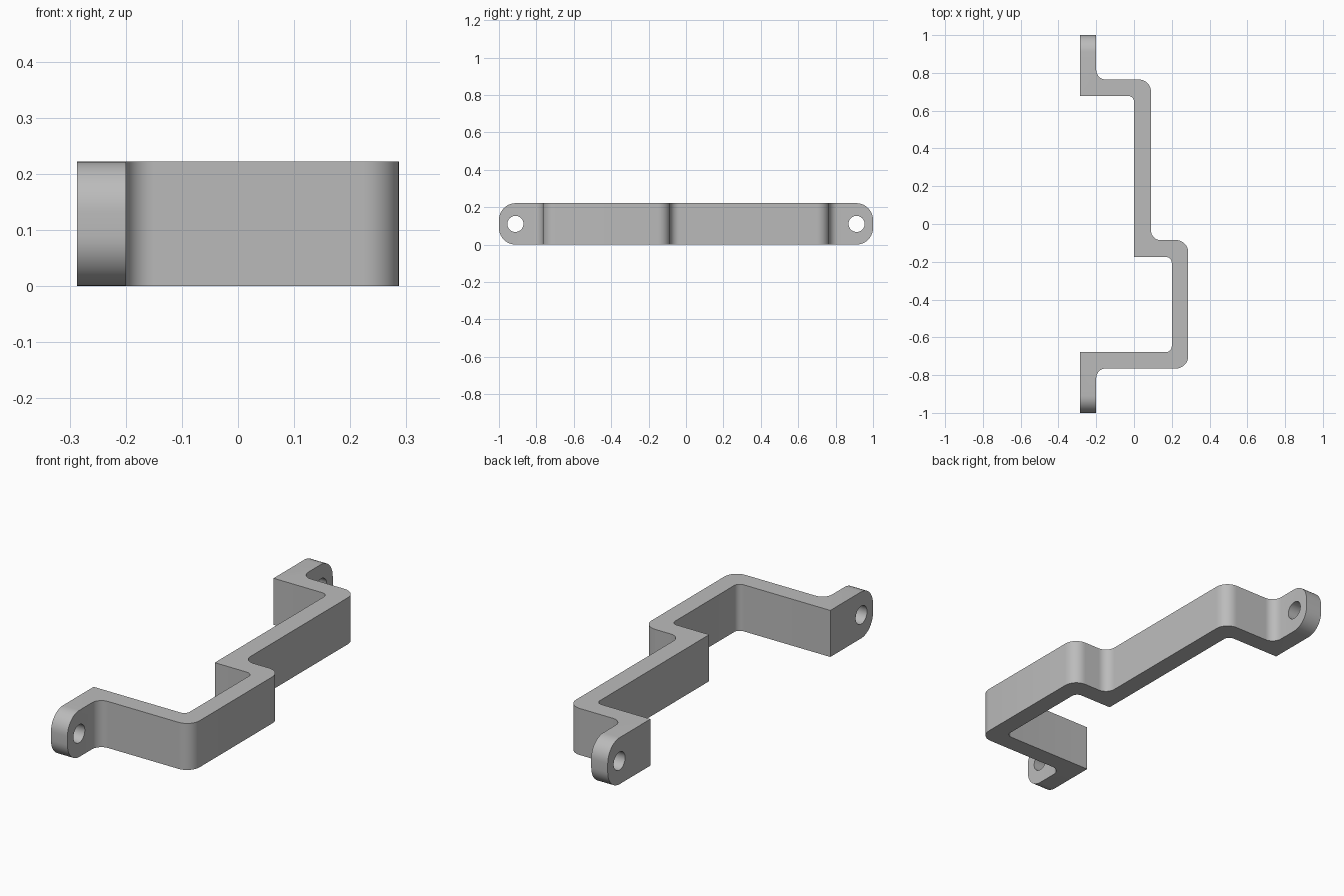
import bpy, bmesh
from math import pi, tan
from mathutils import Vector, Matrix

cube = bpy.data.objects.get("Cube")
if cube:
    bpy.data.objects.remove(cube, do_unlink=True)

HEIGHT = 0.222
HALF = 0.287      # half of the width in x
IN, OUT = 0.05, 0.065   # fillet radii on the outer side

grey = bpy.data.materials.new("plain grey")
grey.use_nodes = True
colour = (0.5, 0.5, 0.5, 1)
grey.diffuse_color = colour
grey.node_tree.nodes["Principled BSDF"].inputs["Base Color"].default_value = colour

# Strip outline seen from above: x, y, corner radius
outline = [
    (-0.2, 1, 0), (-0.2, 0.765, IN), (0.09, 0.765, OUT), (0.09, -0.085, IN),
    (HALF, -0.085, OUT), (HALF, -0.765, OUT), (-0.2, -0.765, IN), (-0.2, -1, 0),
    (-HALF, -1, 0), (-HALF, -0.678, 0), (0.2, -0.678, 0.03), (0.2, -0.175, 0.03),
    (0, -0.175, 0), (0, 0.678, 0.03), (-HALF, 0.678, 0), (-HALF, 1, 0),
]


def rounded(points, steps=8):
    """Replace each corner that has a radius by an arc (all corners are square)."""
    result = []
    for i, (x, y, r) in enumerate(points):
        corner = Vector((x, y, 0))
        if not r:
            result.append(corner)
            continue
        before = Vector((*points[i - 1][:2], 0))
        after = Vector((*points[(i + 1) % len(points)][:2], 0))
        a = (before - corner).normalized() * r
        b = (after - corner).normalized() * r
        centre = corner + a + b
        for k in range(steps + 1):
            turn = Matrix.Rotation(pi / 2 * k / steps, 3, a.cross(b))
            # the arc runs from the incoming side to the outgoing side
            result.append(centre + turn.inverted() @ -b)
    return result


# Bent strip
bm = bmesh.new()
face = bm.faces.new([bm.verts.new(p) for p in rounded(outline)])
extruded = bmesh.ops.extrude_face_region(bm, geom=[face])["geom"]
bmesh.ops.translate(bm, vec=(0, 0, HEIGHT),
                    verts=[v for v in extruded if isinstance(v, bmesh.types.BMVert)])
bmesh.ops.recalc_face_normals(bm, faces=bm.faces)

# Rounded tab ends
tips = [e for e in bm.edges if all(abs(v.co.y) > 0.999 for v in e.verts)
        and abs(e.verts[0].co.z - e.verts[1].co.z) < 0.001]
bmesh.ops.bevel(bm, geom=tips, offset=0.09, offset_type='OFFSET', segments=10,
                profile=0.5, affect='EDGES')
mesh = bpy.data.meshes.new("bent_bracket")
bm.to_mesh(mesh)
bm.free()
mesh.materials.append(grey)
bracket = bpy.data.objects.new("bent_bracket", mesh)
bpy.context.collection.objects.link(bracket)
bpy.context.view_layer.objects.active = bracket
bracket.select_set(True)

# Screw holes through both tabs
for side in (-1, 1):
    bpy.ops.mesh.primitive_cylinder_add(
        vertices=40, radius=0.043, depth=0.3,
        location=(-0.244, side * 0.912, HEIGHT / 2), rotation=(0, pi / 2, 0))
    cutter = bpy.context.object
    cutter.name = "hole_cutter"
    cutter.hide_render = True
    cutter.data.materials.append(grey)
    bpy.context.view_layer.objects.active = bracket
    cut = bracket.modifiers.new("hole", 'BOOLEAN')
    cut.operation = 'DIFFERENCE'
    cut.solver = 'EXACT'
    cut.object = cutter
    bpy.ops.object.modifier_apply(modifier=cut.name)
    bpy.data.objects.remove(cutter, do_unlink=True)

bpy.ops.object.select_all(action='DESELECT')
bracket.select_set(True)
bpy.context.view_layer.objects.active = bracket
bpy.ops.object.shade_smooth_by_angle(angle=pi / 6)
